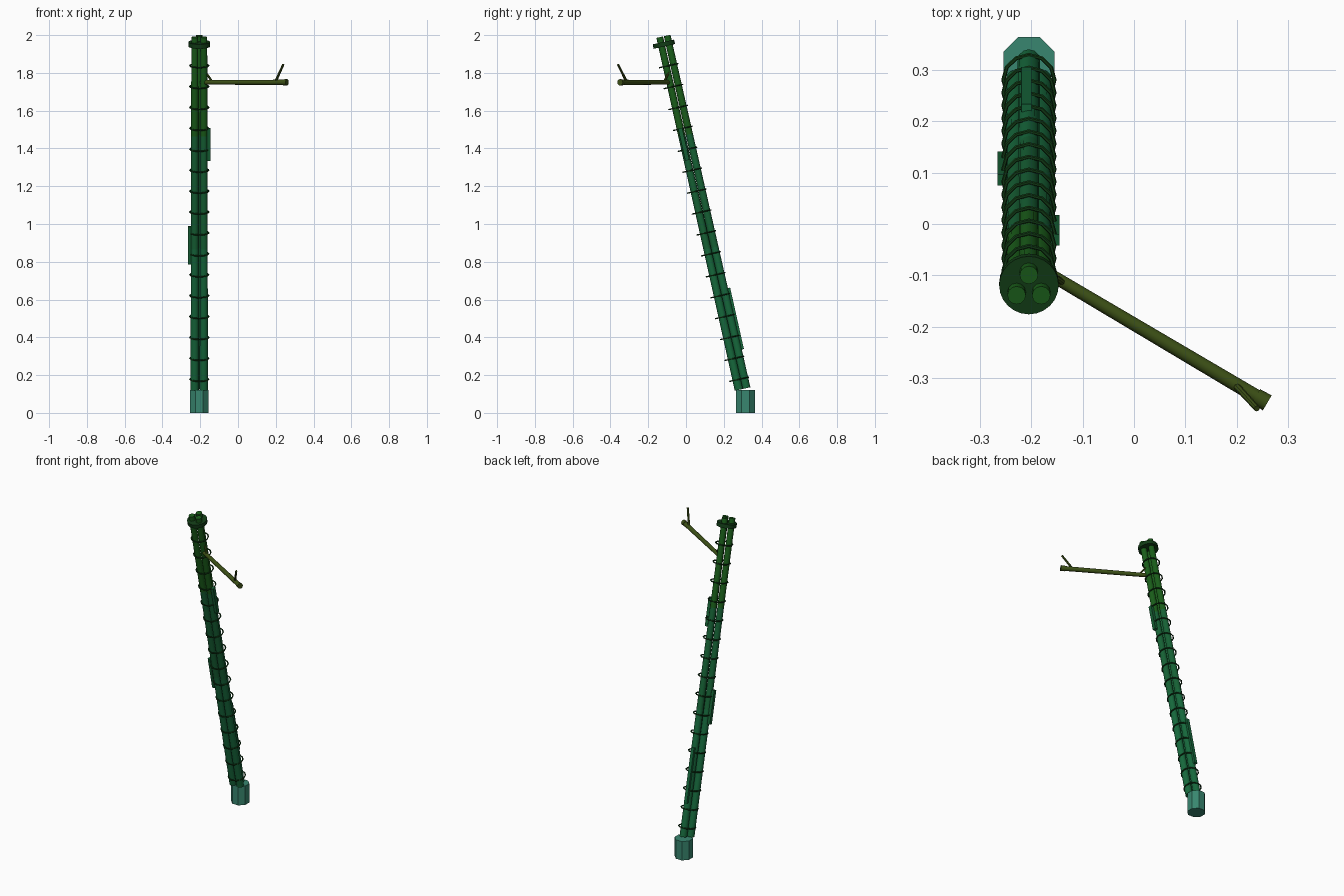
import bpy, math
from mathutils import Vector

if "Cube" in bpy.data.objects:
    bpy.data.objects.remove(bpy.data.objects["Cube"])

def mat(name, c):
    m = bpy.data.materials.new(name)
    m.diffuse_color = (*c, 1)
    m.use_nodes = True
    m.node_tree.nodes["Principled BSDF"].inputs["Base Color"].default_value = m.diffuse_color
    return m

TEAL = mat("teal", (0.04, 0.24, 0.16))
LOW = mat("low_green", (0.008, 0.14, 0.045))
MID = mat("mid_green", (0.008, 0.12, 0.035))
HIGH = mat("high_green", (0.01, 0.11, 0.01))
DARK = mat("dark_green", (0.006, 0.045, 0.008))
OLIVE = mat("olive", (0.045, 0.08, 0.008))

# Leaning axis of the bundle
BOT = Vector((-0.205, 0.293, 0.125))
TOP = Vector((-0.205, -0.126, 1.992))
D = (TOP - BOT).normalized()
BACK = Vector((0, D.z, -D.y))      # towards the rear, square to the axis
SIDE = Vector((1, 0, 0))
ROT = D.to_track_quat('Z', 'Y')

def axis_at(z):
    return BOT + (TOP - BOT) * ((z - BOT.z) / (TOP.z - BOT.z))

def rod(name, a, b, r1, r2, m, sides=10):
    a, b = Vector(a), Vector(b)
    bpy.ops.mesh.primitive_cone_add(vertices=sides, radius1=r1, radius2=r2,
                                    depth=(b - a).length, location=(a + b) / 2)
    o = bpy.context.object
    o.rotation_mode = 'QUATERNION'
    o.rotation_quaternion = (b - a).to_track_quat('Z', 'Y')
    o.name = name
    o.data.materials.append(m)
    if sides > 8:
        bpy.ops.object.shade_smooth_by_angle(angle=math.radians(40))
    return o

# Octagonal foot
bpy.ops.mesh.primitive_cylinder_add(vertices=8, radius=0.054, depth=0.12,
                                    location=(-0.205, 0.315, 0.06),
                                    rotation=(0, 0, math.pi / 8))
bpy.context.object.name = "foot"
bpy.context.object.data.materials.append(TEAL)

# Three tapered poles, one behind and two in front, in three tones
stops = [0.0, 0.4, 0.72, 1.0]
OFFS = {"back": BACK * 0.027, "left": BACK * -0.0135 - SIDE * 0.024,
        "right": BACK * -0.0135 + SIDE * 0.024}
for key, off in OFFS.items():
    for i, m in enumerate((LOW, MID, HIGH)):
        t0, t1 = stops[i], stops[i + 1]
        rod(f"pole_{key}_{i + 1}", BOT.lerp(TOP, t0) + off, BOT.lerp(TOP, t1) + off,
            0.022 - 0.004 * t0, 0.022 - 0.004 * t1, m, 12)

# Ties along the bundle
for i in range(17):
    bpy.ops.mesh.primitive_torus_add(major_radius=0.05, minor_radius=0.004,
                                     major_segments=12, minor_segments=6,
                                     location=axis_at(0.178 + i * 0.1107))
    o = bpy.context.object
    o.name = f"tie_{i + 1}"
    o.rotation_mode = 'QUATERNION'
    o.rotation_quaternion = ROT
    o.data.materials.append(DARK)

# Collar near the top
c = axis_at(1.952)
rod("top_collar", c - D * 0.012, c + D * 0.012, 0.058, 0.058, DARK, 24)

# Splints strapped to the outside of the poles
def splint(name, z0, z1, off, size, m):
    a, b = axis_at(z0) + off, axis_at(z1) + off
    bpy.ops.mesh.primitive_cube_add(size=1, location=(a + b) / 2)
    o = bpy.context.object
    o.name = name
    o.scale = (*size, (b - a).length)
    o.rotation_euler = (math.atan2(-D.y, D.z), 0, 0)
    o.data.materials.append(m)
    mod = o.modifiers.new("bevel", 'BEVEL')
    mod.width = 0.004
    mod.segments = 1

splint("splint_left", 0.79, 0.99, BACK * -0.0135 - SIDE * 0.052, (0.018, 0.022), MID)
splint("splint_right", 1.34, 1.51, BACK * -0.0135 + SIDE * 0.051, (0.018, 0.022), MID)
splint("splint_back", 0.325, 0.65, BACK * 0.052 - SIDE * 0.005, (0.02, 0.016), LOW)

# Side branch with twigs
rod("branch", (-0.195, -0.08, 1.75), (0.258, -0.348, 1.75), 0.012, 0.014, OLIVE, 12)
rod("branch_tip", (0.238, -0.336, 1.75), (0.26, -0.349, 1.75), 0.016, 0.017, OLIVE, 12)
rod("twig", (0.198, -0.314, 1.752), (0.24, -0.36, 1.845), 0.007, 0.006, OLIVE, 8)
rod("branch_brace", (-0.172, -0.09, 1.805), (-0.138, -0.115, 1.755), 0.006, 0.006, OLIVE, 8)
